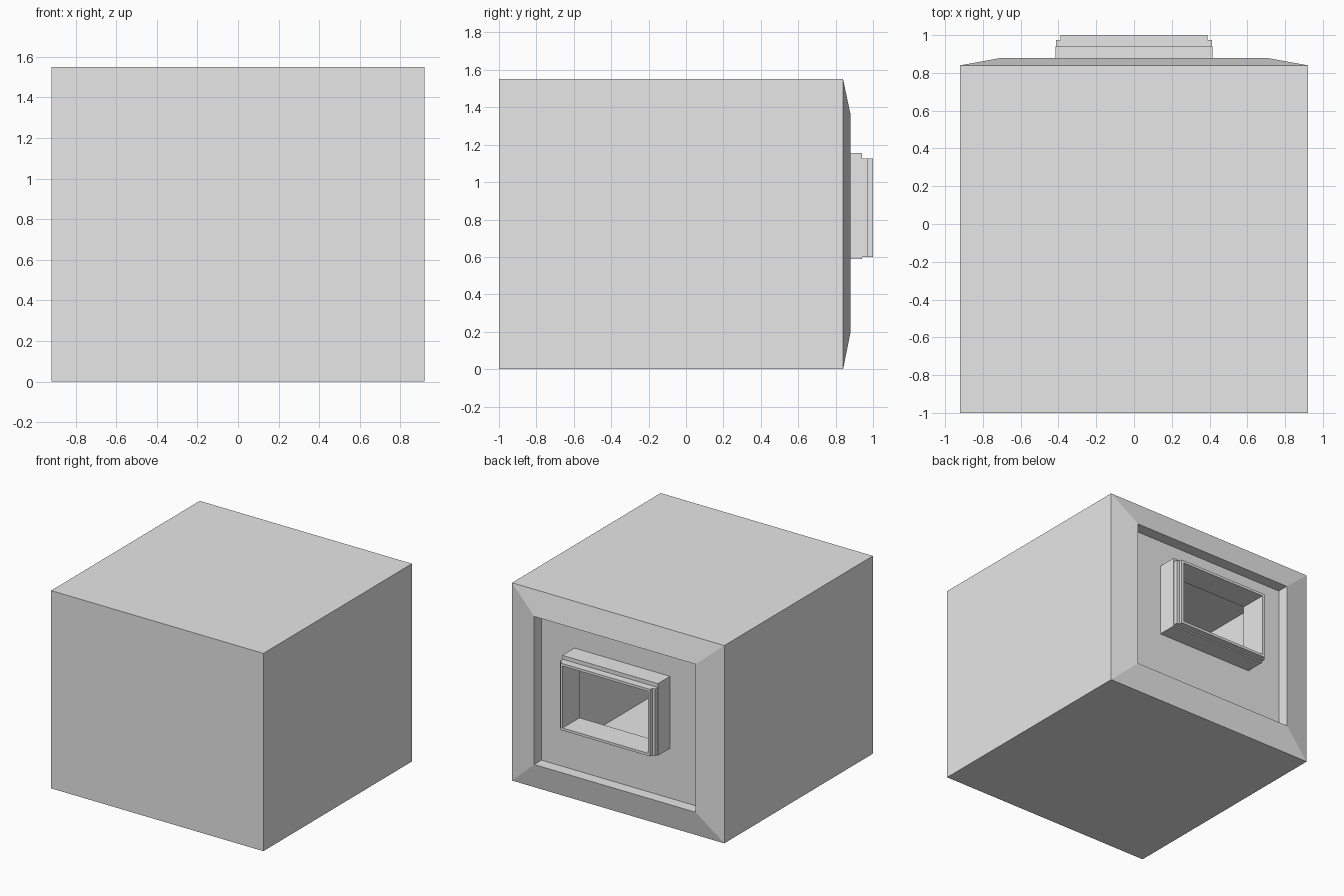
import bpy
import bmesh

if "Cube" in bpy.data.objects:
    bpy.data.objects.remove(bpy.data.objects["Cube"])

grey = bpy.data.materials.new("light_grey")
grey.diffuse_color = (0.8, 0.8, 0.8, 1)
grey.use_nodes = True
grey.node_tree.nodes["Principled BSDF"].inputs["Base Color"].default_value = grey.diffuse_color


def rect_sweep(name, rings, cap_first=False):
    """Bridge rectangular rings (half width, z low, z high, y) into a flat-sided shell."""
    bm = bmesh.new()
    loops = [[bm.verts.new(p) for p in ((-w, y, lo), (w, y, lo), (w, y, hi), (-w, y, hi))]
             for w, lo, hi, y in rings]
    if cap_first:
        bm.faces.new(loops[0])
    for a, b in zip(loops, loops[1:]):
        for i in range(4):
            j = (i + 1) % 4
            bm.faces.new((a[j], a[i], b[i], b[j]))
    bmesh.ops.recalc_face_normals(bm, faces=bm.faces)
    mesh = bpy.data.meshes.new(name)
    bm.to_mesh(mesh)
    bm.free()
    mesh.materials.append(grey)
    obj = bpy.data.objects.new(name, mesh)
    bpy.context.collection.objects.link(obj)
    return obj


PANEL_Y = 0.79
HOLE = (0.37, 0.62, 1.105)

# Hollow box: front wall, sides, sloped rear border, recess, rear panel up to the opening
rect_sweep("hollow_box", [
    (0.92, 0.0, 1.55, -1.0),
    (0.92, 0.0, 1.55, 0.84),
    (0.70, 0.20, 1.36, 0.88),
    (0.70, 0.20, 1.36, PANEL_Y),
    (*HOLE, PANEL_Y),
], cap_first=True)

# Stepped collar around the opening, outside to rim to inside
rect_sweep("opening_collar", [
    (0.415, 0.59, 1.155, PANEL_Y),
    (0.415, 0.59, 1.155, 0.94),
    (0.413, 0.60, 1.125, 0.94),
    (0.413, 0.60, 1.125, 0.973),
    (0.39, 0.60, 1.125, 0.973),
    (0.39, 0.60, 1.125, 1.0),
    (*HOLE, 1.0),
    (*HOLE, PANEL_Y),
])
